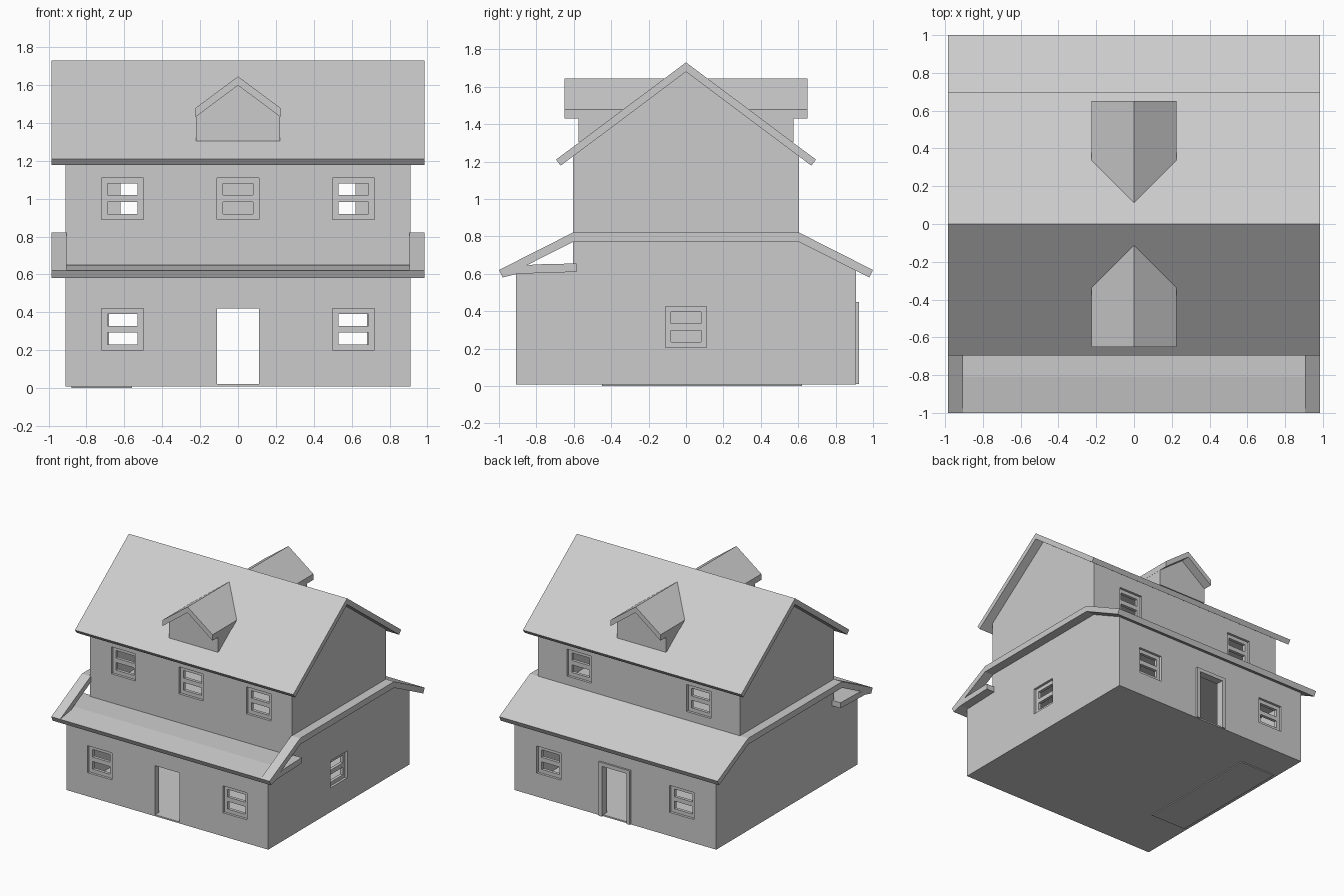
import bpy
import bmesh
from mathutils import Matrix

cube = bpy.data.objects.get("Cube")
if cube:
    bpy.data.objects.remove(cube, do_unlink=True)

grey = bpy.data.materials.new("plain_grey")
grey.use_nodes = True
grey.diffuse_color = (0.6, 0.6, 0.6, 1)
grey.node_tree.nodes["Principled BSDF"].inputs["Base Color"].default_value = (0.6, 0.6, 0.6, 1)


def add_object(name, bm):
    bmesh.ops.recalc_face_normals(bm, faces=bm.faces)
    mesh = bpy.data.meshes.new(name)
    bm.to_mesh(mesh)
    bm.free()
    mesh.materials.append(grey)
    obj = bpy.data.objects.new(name, mesh)
    bpy.context.collection.objects.link(obj)
    return obj


def prism(name, profile, start, end, axis="x"):
    """Extrude a closed 2D profile along x (points are y, z) or y (points are x, z)."""
    bm = bmesh.new()
    place = (lambda a, b: (start, a, b)) if axis == "x" else (lambda a, b: (a, start, b))
    face = bm.faces.new([bm.verts.new(place(a, b)) for a, b in profile])
    moved = bmesh.ops.extrude_face_region(bm, geom=[face])["geom"]
    shift = (end - start, 0, 0) if axis == "x" else (0, end - start, 0)
    verts = [v for v in moved if isinstance(v, bmesh.types.BMVert)]
    bmesh.ops.translate(bm, vec=shift, verts=verts)
    return add_object(name, bm)


def add_box(bm, x, y, z):
    size = Matrix.Diagonal((x[1] - x[0], y[1] - y[0], z[1] - z[0], 1))
    centre = Matrix.Translation([sum(r) / 2 for r in (x, y, z)])
    bmesh.ops.create_cube(bm, size=1, matrix=centre @ size)


def boxes(name, *ranges):
    bm = bmesh.new()
    for r in ranges:
        add_box(bm, *r)
    return add_object(name, bm)


def cut(target, cutter):
    cutter.hide_render = True
    mod = target.modifiers.new(cutter.name, "BOOLEAN")
    mod.operation = "DIFFERENCE"
    mod.solver = "EXACT"
    mod.object = cutter
    cutters.append(cutter)


cutters = []
W, ROOF_W = 0.91, 0.985          # half widths of walls and roofs
LOW, UP = 0.91, 0.605            # half depths of the two storeys
WALL = 0.05

# Walls: both storeys and the gables in one outline
house_walls = prism("house_walls", [
    (-LOW, 0.008), (LOW, 0.008), (LOW, 0.64), (UP, 0.79), (UP, 1.24), (0, 1.7),
    (-UP, 1.24), (-UP, 0.64), (-LOW, 0.62)], -W, W)

# Rooms
inner = W - WALL
cut(house_walls, boxes("lower_room_cutter", ((-inner, inner), (WALL - LOW, LOW - WALL), (0.018, 0.56))))
cut(house_walls, boxes("upper_room_cutter", ((-inner, inner), (WALL - UP, UP - WALL), (0.7, 1.15))))

# Doorways, front and back, with a raised surround at the back
cut(house_walls, boxes("doorway_cutter", ((-0.11, 0.11), (-1, 1), (0.02, 0.42))))
boxes("back_door_frame",
      ((-0.14, -0.11), (0.89, 0.925), (0.01, 0.45)),
      ((0.11, 0.14), (0.89, 0.925), (0.01, 0.45)),
      ((-0.14, 0.14), (0.89, 0.925), (0.42, 0.45)))


# Windows: a square opening with a recessed two-pane frame
def window(name, x, y, z, side):
    turn = {"front": (1, 0, 0, 1), "back": (-1, 0, 0, -1), "left": (0, -1, 1, 0)}[side]
    a, b, c, d = turn
    place = Matrix(((a, b, 0, x), (c, d, 0, y), (0, 0, 1, z), (0, 0, 0, 1)))
    h, pane, bar = 0.11, 0.08, 0.018
    depth = (0.02, 0.045)
    frame = boxes(name,
                  ((-h, -pane), depth, (-h, h)), ((pane, h), depth, (-h, h)),
                  ((-pane, pane), depth, (-h, -pane)), ((-pane, pane), depth, (pane, h)),
                  ((-pane, pane), depth, (-bar, bar)))
    frame.data.transform(place)
    hole = boxes(name + "_cutter", ((-h, h), (-0.05, 0.1), (-h, h)))
    hole.data.transform(place)
    cut(house_walls, hole)


for s, word in ((-1, "right"), (1, "left")):
    window("front_lower_window_" + word, s * 0.61, -LOW, 0.31, "front")
    window("front_upper_window_" + word, s * 0.61, -UP, 1.0, "front")
    window("back_lower_window_" + word, s * 0.6, LOW, 0.31, "back")
    window("back_upper_window_" + word, s * 0.54, UP, 1.0, "back")
window("front_upper_window_middle", 0, -UP, 1.0, "front")
window("side_window", W, 0, 0.315, "left")

# Bake the openings into the walls and drop the cutters
bpy.context.view_layer.update()
baked = bpy.data.meshes.new_from_object(
    house_walls.evaluated_get(bpy.context.evaluated_depsgraph_get()))
house_walls.modifiers.clear()
house_walls.data = baked
for c in cutters:
    bpy.data.objects.remove(c, do_unlink=True)

# Main gable roof
prism("main_roof", [(0, 1.73), (0.695, 1.21), (0.67, 1.178), (0, 1.68),
                    (-0.67, 1.178), (-0.695, 1.21)], -ROOF_W, ROOF_W)

# Lower back roof and shallow front porch roof
prism("back_lower_roof", [(UP - 0.02, 0.82), (UP, 0.82), (1, 0.62), (0.98, 0.58),
                          (UP, 0.77), (UP - 0.02, 0.77)], -ROOF_W, ROOF_W)
prism("front_porch_roof", [(-1, 0.62), (-0.81, 0.65), (-UP + 0.02, 0.655),
                           (-UP + 0.02, 0.61), (-0.9, 0.6), (-0.98, 0.58)], -ROOF_W, ROOF_W)

# Roof bands along both sides, sloping down at the front
for s, word in ((-1, "right"), (1, "left")):
    prism("side_roof_band_" + word, [
        (UP, 0.82), (-UP, 0.82), (-1, 0.62), (-0.98, 0.58), (-UP, 0.77), (UP, 0.77)],
        s * (W - 0.005), s * ROOF_W)

# Dormers on both slopes
for s, word in ((-1, "front"), (1, "back")):
    prism("dormer_body_" + word, [(-0.222, 1.305), (0.222, 1.305), (0.222, 1.44),
                                  (0, 1.61), (-0.222, 1.44)], s * 0.575, s * 0.2, "y")
    prism("dormer_roof_" + word, [(0, 1.645), (0.225, 1.478), (0.225, 1.43), (0, 1.598),
                                  (-0.225, 1.43), (-0.225, 1.478)], s * 0.65, s * 0.08, "y")

# Thin base plate underneath
boxes("base_plate", ((-0.88, -0.56), (-0.45, 0.62), (0, 0.009)))
